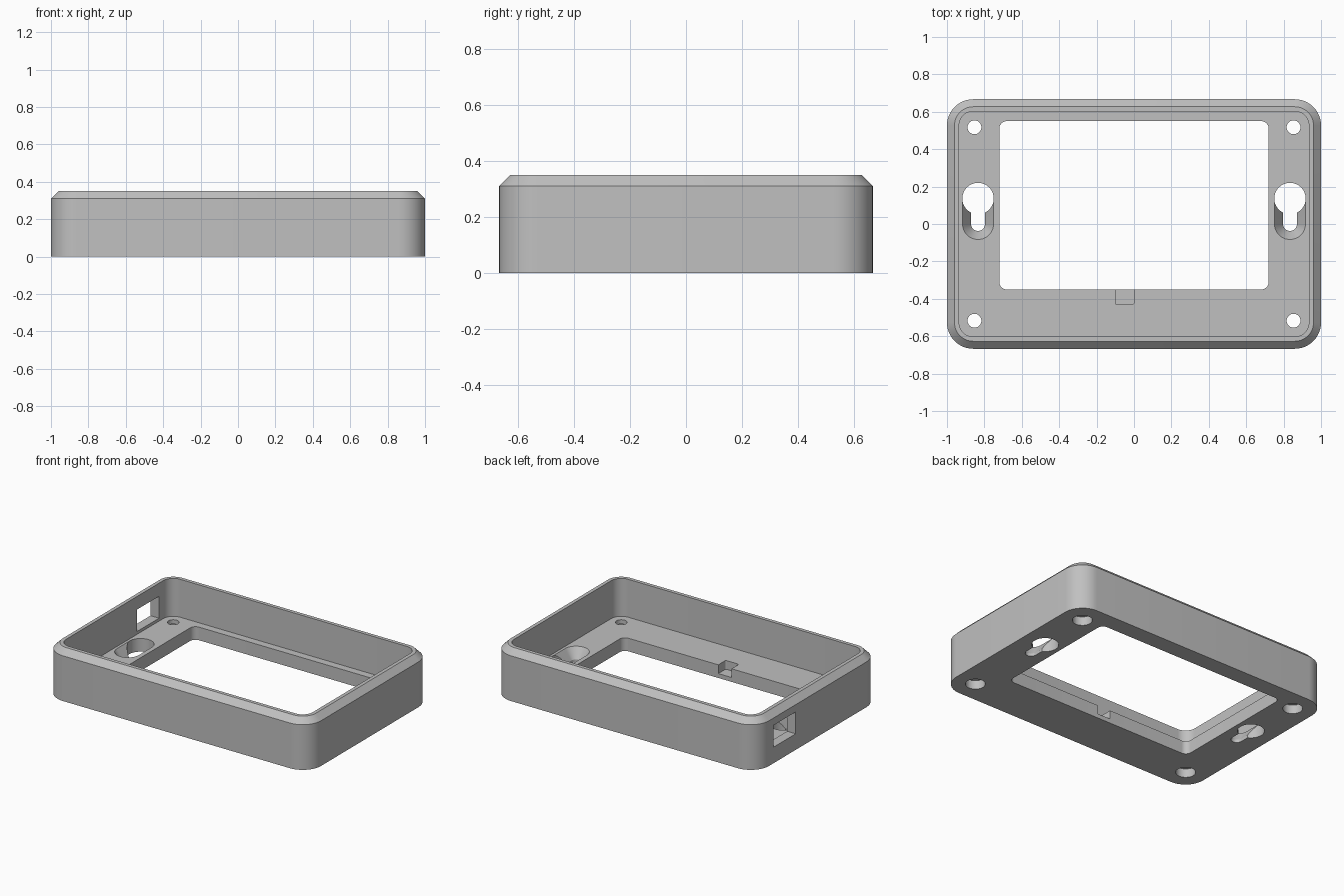
import bpy
import bmesh
import math

if "Cube" in bpy.data.objects:
    bpy.data.objects.remove(bpy.data.objects["Cube"], do_unlink=True)

HX, HY, HEIGHT = 1.0, 0.667, 0.35
FLOOR = 0.09

grey = bpy.data.materials.new("plain grey")
grey.use_nodes = True
grey.diffuse_color = (0.53, 0.53, 0.53, 1)
grey.node_tree.nodes["Principled BSDF"].inputs["Base Color"].default_value = grey.diffuse_color


def rounded_rect(cx, cy, hx, hy, r, seg=12):
    """Counter-clockwise outline of a rectangle with round corners."""
    pts = []
    for k, (sx, sy) in enumerate(((1, 1), (-1, 1), (-1, -1), (1, -1))):
        for i in range(seg + 1):
            a = (k + i / seg) * math.pi / 2
            pts.append((cx + sx * (hx - r) + r * math.cos(a),
                        cy + sy * (hy - r) + r * math.sin(a)))
    return pts


def loft(name, layers):
    """Solid through a stack of (outline, z) layers."""
    bm = bmesh.new()
    rings = [[bm.verts.new((x, y, z)) for x, y in pts] for pts, z in layers]
    n = len(rings[0])
    for low, high in zip(rings, rings[1:]):
        for i in range(n):
            j = (i + 1) % n
            bm.faces.new((low[i], low[j], high[j], high[i]))
    bm.faces.new(rings[0][::-1])
    bm.faces.new(rings[-1])
    bmesh.ops.remove_doubles(bm, verts=bm.verts, dist=1e-5)
    bmesh.ops.recalc_face_normals(bm, faces=bm.faces)
    mesh = bpy.data.meshes.new(name)
    bm.to_mesh(mesh)
    bm.free()
    obj = bpy.data.objects.new(name, mesh)
    bpy.context.collection.objects.link(obj)
    mesh.materials.append(grey)
    return obj


def prism(name, outline, z0, z1):
    return loft(name, [(outline, z0), (outline, z1)])


def disc(x, y, r):
    return rounded_rect(x, y, r, r, r * 0.9999)


def slot(x, y0, y1, r):
    return rounded_rect(x, (y0 + y1) / 2, r, (y1 - y0) / 2 + r, r * 0.9999)


# Outer shell with chamfered top edge
outer = rounded_rect(0, 0, HX, HY, 0.14)
rim = rounded_rect(0, 0, HX - 0.04, HY - 0.04, 0.10)
frame = loft("frame", [(outer, 0), (outer, 0.31), (rim, HEIGHT)])

# Tray cavity, window, cable notch and side port
cutters = [
    prism("cavity_cutter", rounded_rect(0, 0, HX - 0.065, HY - 0.065, 0.075), FLOOR, 0.5),
    prism("window_cutter", rounded_rect(0, 0.1, 0.72, 0.45, 0.04), -0.1, 0.2),
    prism("notch_cutter", rounded_rect(-0.05, -0.37, 0.05, 0.06, 0.01), 0.03, 0.2),
    prism("port_cutter", rounded_rect(-1, 0.36, 0.15, 0.12, 0.001, 1), 0.11, 0.26),
]

for side in (-1, 1):
    # Keyhole: round entry plus a slot with sloped sides
    kx = side * 0.834
    cutters.append(prism("keyhole_entry_cutter", disc(kx, 0.136, 0.084), -0.1, 0.2))
    narrow, wide = slot(kx, 0, 0.13, 0.037), slot(kx, 0, 0.13, 0.083)
    cutters.append(loft("keyhole_slot_cutter",
                        [(narrow, -0.1), (narrow, 0.02), (wide, FLOOR), (wide, 0.15)]))
    # Counterbored screw holes
    for end in (-1, 1):
        sx, sy = side * 0.853, end * 0.517
        cutters.append(prism("screw_cutter", disc(sx, sy, 0.037), -0.1, 0.2))
        cutters.append(prism("screw_head_cutter", disc(sx, sy, 0.062), -0.1, 0.06))

for cutter in cutters:
    cutter.hide_render = True
    cut = frame.modifiers.new(cutter.name, 'BOOLEAN')
    cut.operation = 'DIFFERENCE'
    cut.solver = 'EXACT'
    cut.object = cutter

# Bake the cuts and drop the helpers
graph = bpy.context.evaluated_depsgraph_get()
result = bpy.data.meshes.new_from_object(frame.evaluated_get(graph))
frame.modifiers.clear()
frame.data = result
for cutter in cutters:
    bpy.data.objects.remove(cutter, do_unlink=True)

bpy.ops.object.select_all(action='DESELECT')
frame.select_set(True)
bpy.context.view_layer.objects.active = frame
bpy.ops.object.shade_smooth_by_angle(angle=math.radians(30))
